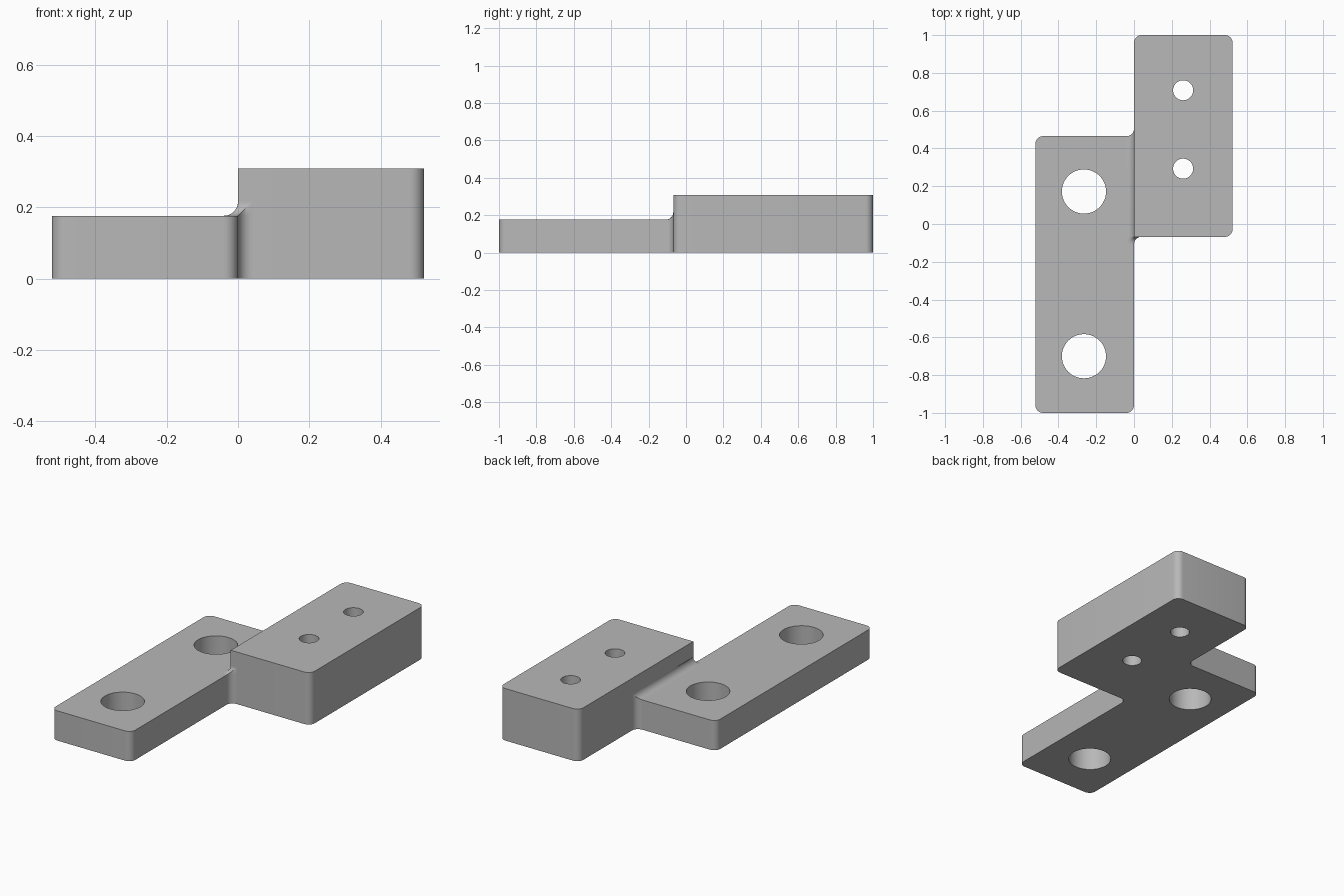
import bpy, bmesh
from math import sin, cos, pi
from mathutils import Vector

if "Cube" in bpy.data.objects:
    bpy.data.objects.remove(bpy.data.objects["Cube"], do_unlink=True)

W = 0.522             # half width
R = 0.04              # corner and fillet radius
LOW, HIGH = 0.176, 0.308
FRONT, BACK = -0.068, 0.465   # ends of the joint between plate and block
STEPS = 8

steel = bpy.data.materials.new("grey steel")
steel.use_nodes = True
grey = (0.48, 0.48, 0.48, 1)
steel.diffuse_color = grey
steel.node_tree.nodes["Principled BSDF"].inputs["Base Color"].default_value = grey


def finish(name, bm):
    bmesh.ops.recalc_face_normals(bm, faces=bm.faces[:])
    mesh = bpy.data.meshes.new(name)
    bm.to_mesh(mesh)
    bm.free()
    obj = bpy.data.objects.new(name, mesh)
    bpy.context.collection.objects.link(obj)
    mesh.materials.append(steel)
    return obj


def rounded(corners):
    """Outline from (x, y, radius) right-angle corners, convex or concave."""
    points = []
    for i, (x, y, r) in enumerate(corners):
        p = Vector((x, y))
        if not r:
            points.append(p)
            continue
        a = (Vector(corners[i - 1][:2]) - p).normalized() * r
        b = (Vector(corners[(i + 1) % len(corners)][:2]) - p).normalized() * r
        for k in range(STEPS + 1):
            t = pi / 2 * k / STEPS
            points.append(p + a * (1 - sin(t)) + b * (1 - cos(t)))
    return points


def prism(name, points, bottom, top):
    bm = bmesh.new()
    face = bm.faces.new([bm.verts.new((p.x, p.y, bottom)) for p in points])
    out = bmesh.ops.extrude_face_region(bm, geom=[face])
    verts = [v for v in out["geom"] if isinstance(v, bmesh.types.BMVert)]
    bmesh.ops.translate(bm, verts=verts, vec=(0, 0, top - bottom))
    return finish(name, bm)


def drill(obj, x, y, radius):
    circle = [Vector((x + radius * cos(2 * pi * k / 48), y + radius * sin(2 * pi * k / 48)))
              for k in range(48)]
    cutter = prism("drill_cutter", circle, -0.1, HIGH + 0.1)
    cutter.hide_render = True
    mod = obj.modifiers.new("hole", 'BOOLEAN')
    mod.operation = 'DIFFERENCE'
    mod.solver = 'EXACT'
    mod.object = cutter
    bpy.context.view_layer.objects.active = obj
    bpy.ops.object.modifier_apply(modifier=mod.name)
    bpy.data.objects.remove(cutter, do_unlink=True)


# Low plate, with concave fillets that run into the block
low_plate = prism("low_plate", rounded([
    (-W, -1, R), (0, -1, R), (0, FRONT, R), (R * 1.02, FRONT, 0),
    (R * 2, FRONT + R, 0), (R * 2, BACK + R * 2, 0),
    (0, BACK + R * 1.02, 0), (0, BACK, R), (-W, BACK, R)]), 0, LOW)
for y in (0.172, -0.70):
    drill(low_plate, -0.265, y, 0.117)

# Tall block
tall_block = prism("tall_block", rounded([
    (0, FRONT, 0), (W, FRONT, R), (W, 1, R), (0, 1, R)]), 0, HIGH)
for y in (0.708, 0.293):
    drill(tall_block, 0.26, y, 0.053)

# Fillet rail: (origin, outward direction, width) along the foot of the block
turn = [pi / 2 * k / STEPS for k in range(STEPS + 1)]
rail = [((0, BACK + R * (1 - sin(a))), (-1, 0), R * (1 - cos(a))) for a in turn]
rail += [((0, FRONT), (-cos(a), -sin(a)), R) for a in turn]
rail += [((R * (1 - sin(a)), FRONT), (0, -1), R * (1 - cos(a))) for a in reversed(turn)]

bm = bmesh.new()
rings = []
for (ox, oy), (dx, dy), width in rail:
    section = [(0, LOW), (width, LOW)]
    for k in range(STEPS + 1):
        d = width * (1 - sin(pi / 2 * k / STEPS))
        section.append((d, LOW + R - (max(0, R * R - (R - d) ** 2)) ** 0.5))
    rings.append([bm.verts.new((ox + dx * d, oy + dy * d, z)) for d, z in section])
for one, two in zip(rings, rings[1:]):
    for k in range(len(one)):
        n = (k + 1) % len(one)
        bm.faces.new((one[k], one[n], two[n], two[k]))
bmesh.ops.remove_doubles(bm, verts=bm.verts[:], dist=0.00002)
joint_fillet = finish("joint_fillet", bm)

# Smooth round surfaces, keep crisp edges
bpy.ops.object.select_all(action='DESELECT')
for obj in (low_plate, tall_block, joint_fillet):
    obj.select_set(True)
bpy.context.view_layer.objects.active = low_plate
bpy.ops.object.shade_smooth_by_angle(angle=pi / 6)
